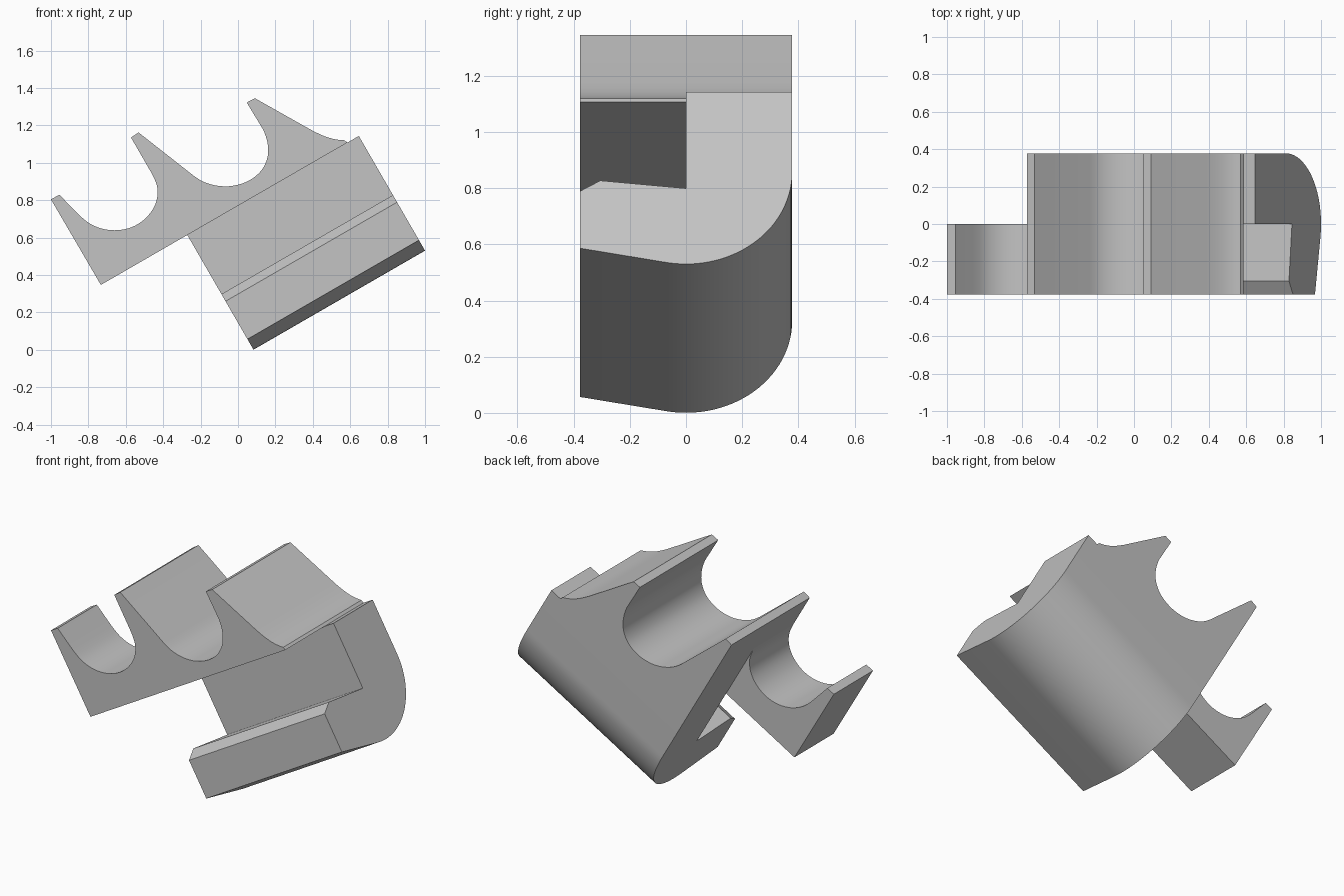
import bpy
import bmesh
import math
from mathutils import Vector

if "Cube" in bpy.data.objects:
    bpy.data.objects.remove(bpy.data.objects["Cube"], do_unlink=True)

TILT = math.radians(30)
HALF = 0.378             # half of the depth
U0, U1 = 0.072, 1.131    # extent of the hook along its tilted length
TOP = 0.667              # tilted plane where the cradles sit on the hook

grey = bpy.data.materials.new("plain grey")
grey.use_nodes = True
grey.diffuse_color = (0.55, 0.55, 0.55, 1)
grey.node_tree.nodes["Principled BSDF"].inputs["Base Color"].default_value = (0.55, 0.55, 0.55, 1)


def place(u, v):
    """Tilted length and height to x and z."""
    c, s = math.cos(TILT), math.sin(TILT)
    return (u * c - v * s, u * s + v * c)


def smooth_path(points, steps=4):
    """Rounded path through the inner points; the two ends only guide it."""
    pts = [Vector(p) for p in points]
    path = []
    for a, b, c, d in zip(pts, pts[1:], pts[2:], pts[3:]):
        # guide points are pulled close so the straight sides do not bulge
        span = (c - b).length
        a = b + (a - b).normalized() * span
        d = c + (d - c).normalized() * span
        for i in range(steps):
            t = i / steps
            path.append(0.5 * (2 * b + (c - a) * t + (2 * a - 5 * b + 4 * c - d) * t**2
                               + (3 * b - a - 3 * c + d) * t**3))
    return [tuple(p) for p in path] + [tuple(pts[-2])]


def prism(name, start, end):
    """Solid between two matching outlines."""
    bm = bmesh.new()
    a = [bm.verts.new(p) for p in start]
    b = [bm.verts.new(p) for p in end]
    bm.faces.new(a)
    bm.faces.new(b[::-1])
    for i in range(len(a)):
        j = (i + 1) % len(a)
        bm.faces.new((a[j], a[i], b[i], b[j]))
    bmesh.ops.recalc_face_normals(bm, faces=bm.faces)
    mesh = bpy.data.meshes.new(name)
    bm.to_mesh(mesh)
    bm.free()
    mesh.materials.append(grey)
    obj = bpy.data.objects.new(name, mesh)
    bpy.context.collection.objects.link(obj)
    bpy.ops.object.select_all(action="DESELECT")
    obj.select_set(True)
    bpy.context.view_layer.objects.active = obj
    bpy.ops.object.shade_smooth_by_angle(angle=math.radians(25))


def depth_prism(name, outline, y0, y1):
    prism(name, [(x, y0, z) for x, z in outline], [(x, y1, z) for x, z in outline])


# Hook: J-shaped section with a round back, run along the tilted length
centre = 0.337
section = [(0, TOP), (0, 0.27), (-0.305, 0.302), (-HALF, 0.258), (-HALF, 0.024)]
for i in range(29):
    a = math.radians(-100 + 100 * i / 28)
    section.append((HALF * math.cos(a), centre + HALF * math.sin(a)))
section.append((HALF, TOP))
ends = []
for u in (U0, U1):
    ends.append([(place(u, v)[0], y, place(u, v)[1]) for y, v in section])
prism("hook", *ends)

# Main cradle: full depth, open between two prongs, with a faired right side
fairing = smooth_path([(0.09, 1.345), (0.39, 1.176), (0.4626, 1.142), (0.516, 1.126),
                       (0.57, 1.12), (0.61, 1.12)])
bowl = smooth_path([(0.05, 1.325), (0.136, 1.174), (0.159, 1.099), (0.158, 1.03),
                    (0.126, 0.96), (0.061, 0.906), (-0.02, 0.878), (-0.078, 0.874),
                    (-0.136, 0.882), (-0.19, 0.901), (-0.235, 0.929), (-0.532, 1.162)])
prong_right = [(0.09, 1.345), (0.047, 1.322)]
prong_left = [(-0.532, 1.162), place(U0, 1.269)]
depth_prism("main_cradle",
            [place(U0, TOP), place(1.06, TOP)] + fairing[::-1] + prong_right + bowl + prong_left,
            -HALF, HALF)

# Side cradle: front half only, beside the main cradle
bowl = smooth_path([(-0.575, 1.135), place(U0, 1.04), (-0.431, 0.865), (-0.438, 0.789),
                    (-0.479, 0.719), (-0.537, 0.671), (-0.596, 0.647), (-0.66, 0.639),
                    (-0.725, 0.647), (-0.794, 0.676), (-0.858, 0.729), (-0.955, 0.829)])
depth_prism("side_cradle",
            [place(-0.4615, TOP), place(U0, TOP)] + bowl + [(-0.955, 0.829), (-1.0, 0.804)],
            -HALF, 0)
